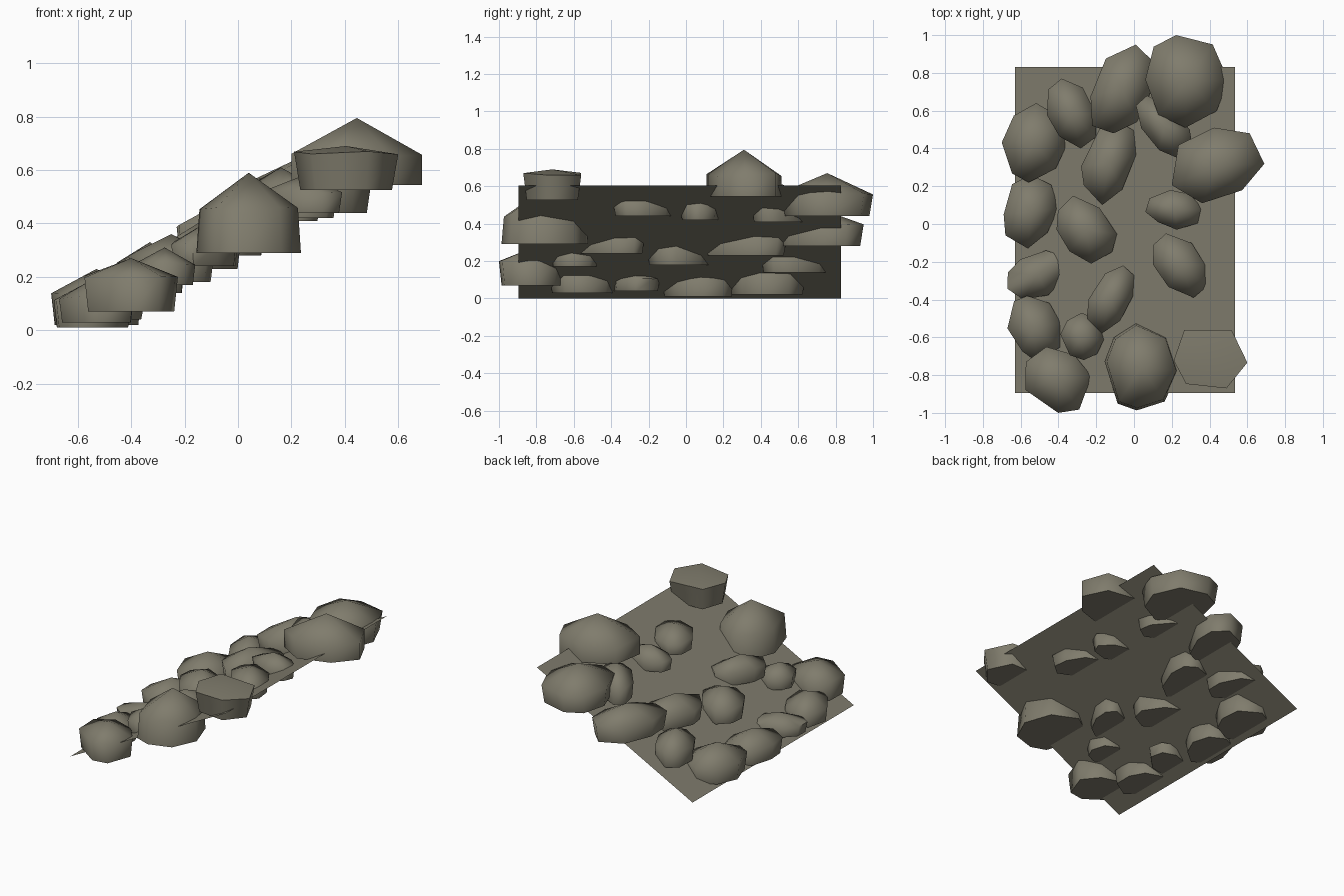
import bpy, bmesh, math, random

cube = bpy.data.objects.get("Cube")
if cube:
    bpy.data.objects.remove(cube, do_unlink=True)

random.seed(11)

stone = bpy.data.materials.new("weathered grey stone")
stone.use_nodes = True
colour = (0.215, 0.202, 0.152, 1.0)
stone.diffuse_color = colour
stone.node_tree.nodes["Principled BSDF"].inputs["Base Color"].default_value = colour


def finish(bm, name, smooth):
    """Turn a bmesh into a named, stone coloured object."""
    bmesh.ops.recalc_face_normals(bm, faces=bm.faces)
    mesh = bpy.data.meshes.new(name)
    bm.to_mesh(mesh)
    bm.free()
    mesh.materials.append(stone)
    obj = bpy.data.objects.new(name, mesh)
    bpy.context.collection.objects.link(obj)
    if smooth:
        bpy.ops.object.select_all(action='DESELECT')
        obj.select_set(True)
        bpy.context.view_layer.objects.active = obj
        bpy.ops.object.shade_smooth_by_angle(angle=math.radians(78))


def make_slope(left, right, front, back, top):
    """A single tilted sheet that rises towards +x."""
    bm = bmesh.new()
    corners = [(left, front, 0), (right, front, top), (right, back, top), (left, back, 0)]
    bm.faces.new([bm.verts.new(c) for c in corners])
    finish(bm, "slope_sheet", False)


def fit(values, low, high):
    """Rescale values so that they span low to high."""
    a, b = min(values), max(values)
    return [low + (v - a) * (high - low) / (b - a) for v in values]


def make_rock(name, x0, x1, y0, y1, lean, base, height, shoulder=0.55, foot=0.92, sides=8):
    """A flat-bottomed boulder: foot ring, shoulder ring and a low peak."""
    bm = bmesh.new()
    angles = [math.tau * (i + random.uniform(-0.2, 0.2)) / sides for i in range(sides)]
    reach = [random.uniform(0.94, 1.06) for _ in angles]
    ys = [r * math.sin(a) for a, r in zip(angles, reach)]
    xs = [r * math.cos(a) + lean * y for a, r, y in zip(angles, reach, ys)]
    outline = list(zip(fit(xs, x0, x1), fit(ys, y0, y1)))
    cx, cy = (x0 + x1) / 2, (y0 + y1) / 2

    def ring(scale, z, wobble):
        return [bm.verts.new((cx + (u - cx) * scale, cy + (v - cy) * scale,
                              z + random.uniform(-wobble, wobble))) for u, v in outline]

    low = ring(foot, base, 0)
    mid = ring(min(1.0, 1.0 / foot) if foot > 1 else 1.0, base + height * shoulder, height * 0.05)
    peak = bm.verts.new((cx, cy, base + height))
    bm.faces.new(low)
    for i in range(sides):
        j = (i + 1) % sides
        bm.faces.new((low[i], low[j], mid[j], mid[i]))
        bm.faces.new((mid[i], mid[j], peak))
    finish(bm, name, True)


make_slope(-0.63, 0.535, -0.895, 0.83, 0.603)

# Large boulders with their own outline: flared or undercut feet
make_rock("back_boulder", 0.06, 0.50, 0.51, 1.0, -0.1, 0.44, 0.23)
make_rock("upper_boulder", 0.2, 0.69, 0.11, 0.51, 0.2, 0.545, 0.25, 0.45, 1.0, 7)
make_rock("front_left_boulder", 0.21, 0.60, -0.87, -0.56, 0, 0.525, 0.165, 0.84, 0.88, 6)
make_rock("front_middle_boulder", -0.15, 0.23, -0.98, -0.53, 0, 0.29, 0.30, 0.52, 1.03)
make_rock("front_right_boulder", -0.575, -0.225, -1.0, -0.65, -0.1, 0.07, 0.20, 0.68, 0.92, 7)

# Smaller rocks: left, right, front and back limits, lean, base height, rock height
rocks = [
    (-0.23, 0.10, 0.48, 0.95, 0.4, 0.28, 0.20),
    (-0.46, -0.20, 0.40, 0.77, -0.3, 0.14, 0.19),
    (-0.70, -0.36, 0.22, 0.64, 0.15, 0.02, 0.21),
    (-0.28, 0.01, 0.1, 0.54, 0.3, 0.23, 0.18),
    (0.01, 0.31, 0.35, 0.68, -0.6, 0.41, 0.2),
    (0.06, 0.37, -0.03, 0.18, -0.2, 0.42, 0.14),
    (0.1, 0.39, -0.39, -0.05, -0.4, 0.44, 0.14),
    (-0.41, -0.09, -0.21, 0.15, -0.3, 0.18, 0.18),
    (-0.69, -0.40, -0.13, 0.26, 0.15, 0.01, 0.18),
    (-0.67, -0.35, -0.40, -0.14, 0.3, 0.04, 0.12),
    (-0.25, 0.0, -0.58, -0.22, 0.5, 0.24, 0.16),
    (-0.39, -0.16, -0.72, -0.47, 0, 0.17, 0.14),
    (-0.67, -0.39, -0.73, -0.38, -0.2, 0.03, 0.17),
]
for number, spec in enumerate(rocks, 1):
    make_rock("slope_rock_%d" % number, *spec)
